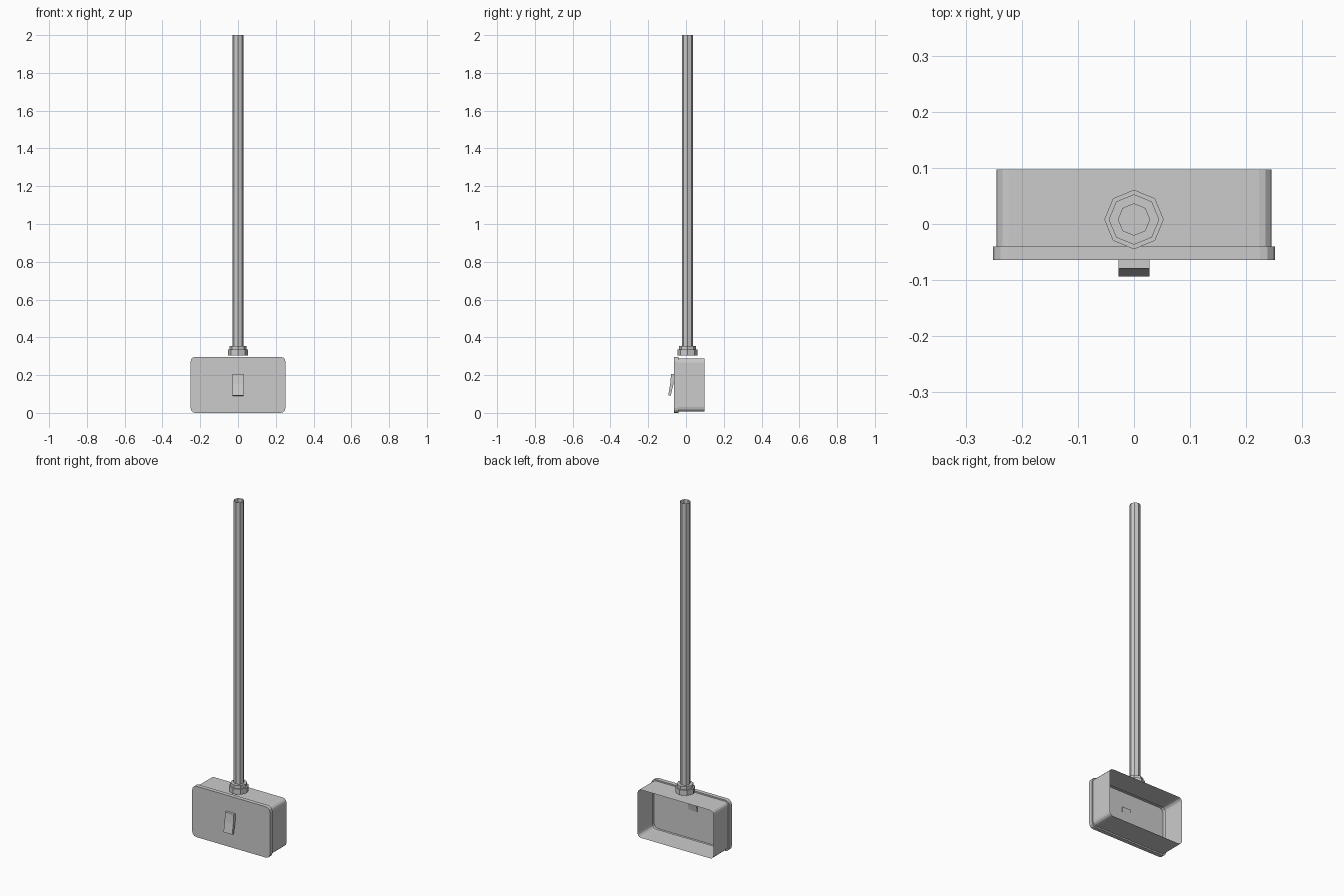
import bpy, bmesh, math

if "Cube" in bpy.data.objects:
    bpy.data.objects.remove(bpy.data.objects["Cube"])

PIPE_Y = 0.008


def finish(name, bm, recalc=True):
    if recalc:
        bmesh.ops.recalc_face_normals(bm, faces=bm.faces)
    me = bpy.data.meshes.new(name)
    bm.to_mesh(me)
    bm.free()
    ob = bpy.data.objects.new(name, me)
    bpy.context.collection.objects.link(ob)
    return ob


def rounded_rect(hx, z0, z1, r, seg=3):
    """Counter-clockwise rounded rectangle in x, z."""
    pts = []
    corners = [(hx - r, z1 - r), (-hx + r, z1 - r), (-hx + r, z0 + r), (hx - r, z0 + r)]
    for k, (cx, cz) in enumerate(corners):
        for i in range(seg + 1):
            a = math.pi / 2 * (k + i / seg)
            pts.append((cx + r * math.cos(a), cz + r * math.sin(a)))
    return pts


def skin(bm, loops):
    """Join successive closed loops with quads."""
    rows = [[bm.verts.new(p) for p in loop] for loop in loops]
    n = len(rows[0])
    for a, b in zip(rows, rows[1:]):
        for i in range(n):
            j = (i + 1) % n
            bm.faces.new((a[i], a[j], b[j], b[i]))
    return rows


def at_y(pts, y):
    return [(x, y, z) for x, z in pts]


# box body: thin shell, open at the back
body = rounded_rect(0.245, 0.008, 0.289, 0.022)
bm = bmesh.new()
skin(bm, [at_y(body, 0.097), at_y(body, -0.04)])
finish("box_body", bm, False)

# front cover with rim and a narrow step back to the body
cover = rounded_rect(0.251, 0.0, 0.297, 0.026)
bm = bmesh.new()
rows = skin(bm, [at_y(body, -0.04), at_y(cover, -0.04), at_y(cover, -0.064)])
bm.faces.new(rows[-1])
finish("front_cover", bm, False)

# rocker switch, slightly bent, its top sunk through the cover
profile = [(-0.079, 0.205), (-0.084, 0.15), (-0.094, 0.093),
           (-0.081, 0.090), (-0.067, 0.15), (-0.056, 0.205)]
bm = bmesh.new()
rows = skin(bm, [[(x, y, z) for y, z in profile] for x in (-0.028, 0.028)])
for r in rows:
    bm.faces.new((r[0], r[1], r[4], r[5]))
    bm.faces.new((r[1], r[2], r[3], r[4]))
finish("rocker_switch", bm)


def turned(name, prof):
    """Eight-sided part turned about the pipe axis, profile from bottom to top."""
    bm = bmesh.new()
    skin(bm, [[(r * math.cos(i * math.pi / 4), PIPE_Y + r * math.sin(i * math.pi / 4), z)
               for i in range(8)] for r, z in prof])
    return finish(name, bm, False)


# pipe fitting and conduit pipe
turned("pipe_collar", [(0.053, 0.304), (0.053, 0.335), (0.045, 0.335),
                       (0.045, 0.353), (0.028, 0.353)])
turned("conduit_pipe", [(0.0285, 0.304), (0.0285, 2.0)])
